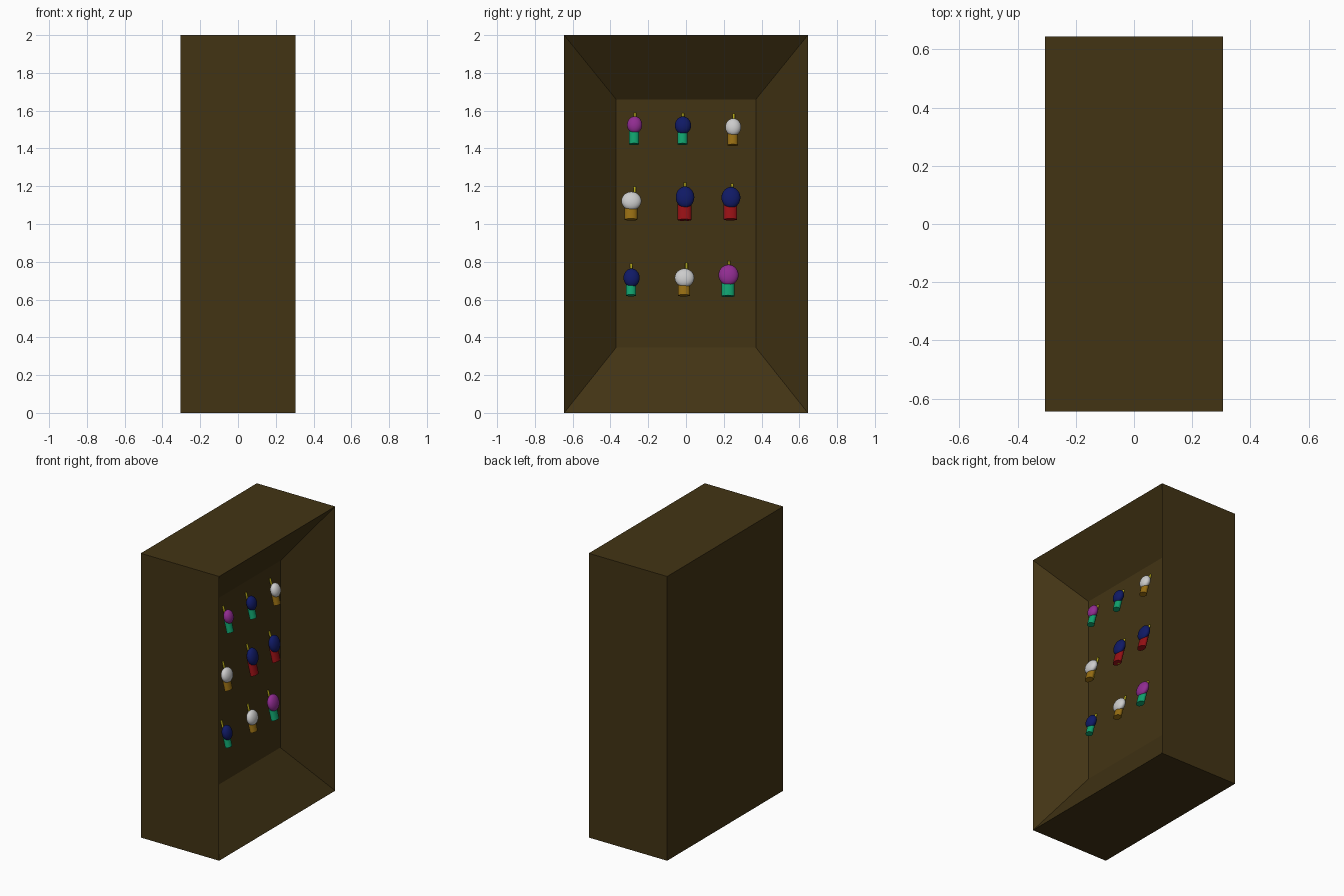
import bpy, bmesh, math
from mathutils import Vector, Matrix

if "Cube" in bpy.data.objects:
    bpy.data.objects.remove(bpy.data.objects["Cube"])


def material(name, r, g, b):
    m = bpy.data.materials.new(name)
    m.diffuse_color = (r, g, b, 1)
    m.use_nodes = True
    m.node_tree.nodes["Principled BSDF"].inputs["Base Color"].default_value = m.diffuse_color
    return m


WOOD = material("dark_wood", 0.055, 0.034, 0.007)
PURPLE = material("purple", 0.28, 0.025, 0.28)
NAVY = material("navy", 0.005, 0.01, 0.13)
WHITE = material("white", 0.75, 0.75, 0.75)
GREEN = material("green", 0.005, 0.35, 0.15)
GOLD = material("gold", 0.30, 0.15, 0.006)
RED = material("red", 0.30, 0.005, 0.007)
YELLOW = material("yellow", 0.45, 0.38, 0.01)


# Cabinet: a box whose open side tapers inward to a back panel
def cabinet():
    bpy.ops.mesh.primitive_cube_add(size=1, location=(0, 0, 1))
    ob = bpy.context.object
    ob.name = "cabinet"
    ob.scale = (0.61, 1.29, 2.0)
    bpy.ops.object.transform_apply(location=True, scale=True)
    bm = bmesh.new()
    bm.from_mesh(ob.data)
    bm.normal_update()
    face = max(bm.faces, key=lambda f: f.normal.x)
    geo = bmesh.ops.extrude_discrete_faces(bm, faces=[face])
    inner = geo["faces"][0]
    for v in inner.verts:
        v.co.x = 0.07
        v.co.y *= 0.37 / 0.645
        v.co.z = 1.003 + (v.co.z - 1) * 0.657
    bmesh.ops.recalc_face_normals(bm, faces=bm.faces)
    bm.to_mesh(ob.data)
    bm.free()
    ob.data.materials.append(WOOD)


TILT = math.radians(-14)      # lower ends lean out of the cabinet


def finish(name, mat, scale):
    ob = bpy.context.object
    ob.name = name
    ob.scale = scale
    ob.rotation_euler = (0, TILT, 0)
    ob.data.materials.append(mat)
    bpy.ops.object.transform_apply(location=False, rotation=True, scale=True)
    bpy.ops.object.shade_smooth_by_angle(angle=math.radians(40))


# One ornament: round head, cylindrical body and a thin stick behind
def ornament(i, y, zh, ry, rz, head, body, rb, zb, yt, zt):
    bpy.ops.mesh.primitive_uv_sphere_add(segments=24, ring_count=14, radius=1,
                                         location=(0.117, y, zh))
    finish(f"head_{i}", head, (0.029, ry, rz))
    length = zh - zb
    bpy.ops.mesh.primitive_cylinder_add(vertices=24, radius=1, depth=1,
                                        location=(0.119, y - 0.003, zb + length / 2 + 0.004))
    finish(f"body_{i}", body, (0.021, rb, length))
    depth = zt - zb
    bpy.ops.mesh.primitive_cylinder_add(vertices=12, radius=1, depth=1,
                                        location=(0.073 + depth * 0.125, yt, zt - depth / 2))
    finish(f"stick_{i}", YELLOW, (0.007, 0.007, depth))


cabinet()
# y, head z, head radii, colours, body radius, bottom z, stick y, tip z
rows = [
    (-0.272, 1.525, 0.040, 0.046, PURPLE, GREEN, 0.027, 1.417, -0.270, 1.590),
    (-0.016, 1.522, 0.043, 0.048, NAVY, GREEN, 0.027, 1.417, -0.016, 1.588),
    (0.250, 1.513, 0.042, 0.047, WHITE, GOLD, 0.028, 1.412, 0.252, 1.585),
    (-0.289, 1.122, 0.053, 0.050, WHITE, GOLD, 0.034, 1.018, -0.272, 1.200),
    (-0.005, 1.142, 0.049, 0.058, NAVY, RED, 0.036, 1.015, -0.005, 1.222),
    (0.238, 1.140, 0.050, 0.057, NAVY, RED, 0.036, 1.018, 0.244, 1.215),
    (-0.288, 0.715, 0.043, 0.050, NAVY, GREEN, 0.027, 0.616, -0.290, 0.792),
    (-0.008, 0.715, 0.052, 0.050, WHITE, GOLD, 0.032, 0.616, 0.003, 0.796),
    (0.225, 0.730, 0.053, 0.056, PURPLE, GREEN, 0.034, 0.612, 0.228, 0.806),
]
for i, r in enumerate(rows, 1):
    ornament(i, *r)
